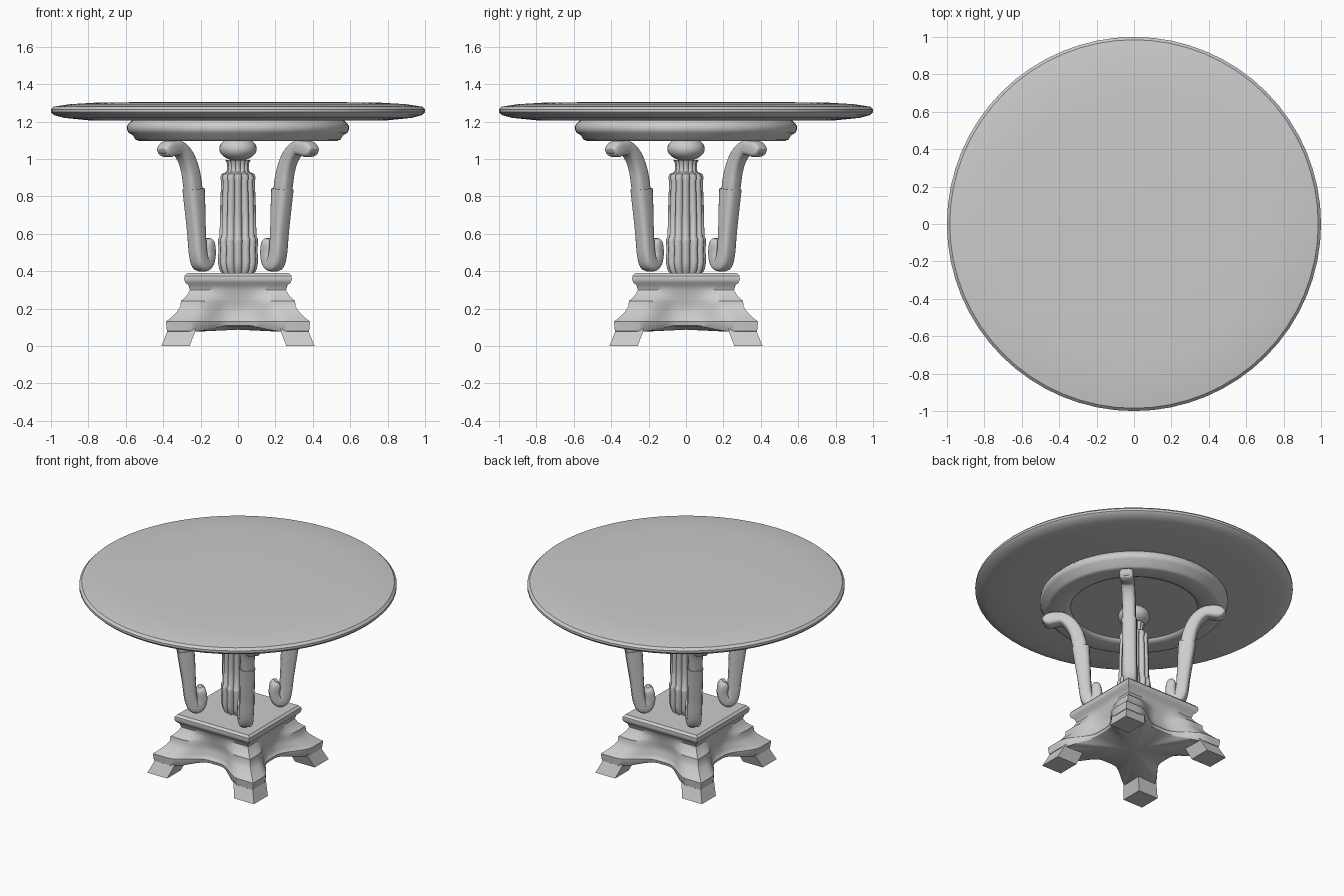
import bpy, bmesh, math
from math import sin, cos, pi, radians
from mathutils import Vector

if "Cube" in bpy.data.objects:
    bpy.data.objects.remove(bpy.data.objects["Cube"])

GREY = (0.6, 0.6, 0.6, 1)
mat = bpy.data.materials.new("grey")
mat.use_nodes = True
mat.diffuse_color = GREY
mat.node_tree.nodes["Principled BSDF"].inputs["Base Color"].default_value = GREY


def loft(name, rings, smooth=30):
    """Skin a list of closed point rings and close both ends with a fan."""
    bm = bmesh.new()
    rows = [[bm.verts.new(p) for p in ring] for ring in rings]
    n = len(rows[0])
    for low, high in zip(rows, rows[1:]):
        for i in range(n):
            j = (i + 1) % n
            bm.faces.new((low[i], low[j], high[j], high[i]))
    for row, ring in ((rows[0], rings[0]), (rows[-1], rings[-1])):
        mid = bm.verts.new(sum((Vector(p) for p in ring), Vector()) / n)
        for i in range(n):
            bm.faces.new((row[i], row[(i + 1) % n], mid))
    bmesh.ops.recalc_face_normals(bm, faces=bm.faces[:])
    mesh = bpy.data.meshes.new(name)
    bm.to_mesh(mesh)
    bm.free()
    mesh.materials.append(mat)
    obj = bpy.data.objects.new(name, mesh)
    bpy.context.collection.objects.link(obj)
    bpy.ops.object.select_all(action="DESELECT")
    obj.select_set(True)
    bpy.context.view_layer.objects.active = obj
    bpy.ops.object.shade_smooth_by_angle(angle=radians(smooth))
    return obj


def circle(r, z, n=64, lobes=0, depth=0):
    """Ring at height z; lobes cut rounded flutes into it."""
    pts = []
    for i in range(n):
        a = 2 * pi * i / n
        k = r * (1 - depth * (1 - abs(cos(lobes * a / 2)) ** 0.7))
        pts.append((k * cos(a), k * sin(a), z))
    return pts


def spline(points, steps=5):
    """Catmull-Rom smoothing of a list of tuples."""
    p = [Vector(q) for q in points]
    p = [2 * p[0] - p[1]] + p + [2 * p[-1] - p[-2]]
    out = []
    for a, b, c, d in zip(p, p[1:], p[2:], p[3:]):
        for s in range(steps):
            t = s / steps
            out.append(0.5 * (2 * b + (c - a) * t + (2 * a - 5 * b + 4 * c - d) * t ** 2
                              + (3 * b - a - 3 * c + d) * t ** 3))
    return out + [p[-2]]


# Round table top with a softly thinned rim
top = [(0.5, 1.205), (0.8, 1.207), (0.93, 1.22), (0.985, 1.235), (1, 1.25),
       (1, 1.265), (0.985, 1.28), (0.9, 1.293), (0.75, 1.302), (0.4, 1.305)]
loft("table_top", [circle(r, z) for r, z in top])

# Moulded apron ring with a shallow recess underneath
apron = [(0.4, 1.12), (0.405, 1.11), (0.43, 1.1), (0.53, 1.097), (0.55, 1.105), (0.56, 1.125),
         (0.585, 1.14), (0.594, 1.16), (0.592, 1.18), (0.575, 1.2), (0.56, 1.21)]
loft("apron", [circle(r, z) for r, z in apron], 50)

# Fluted centre column: radius, height, flute depth
column = [(0.085, 0.385, .2), (0.1, 0.41, .2), (0.108, 0.45, .2), (0.104, 0.52, .2),
          (0.108, 0.56, .18), (0.106, 0.575, .18), (0.098, 0.585, .2), (0.097, 0.7, .2),
          (0.09, 0.88, .2), (0.094, 0.9, .15), (0.088, 0.92, .15), (0.062, 0.93, .1),
          (0.057, 0.95, .15), (0.06, 0.98, .15), (0.068, 0.995, .1)]
loft("fluted_column", [circle(r, z, 96, 12, d) for r, z, d in column], 45)

# Ball on top of the column
ball = [(0.1 * sin(a), 1.055 - 0.065 * cos(a)) for a in (pi * i / 14 for i in range(1, 14))]
loft("column_ball", [circle(r, z, 32) for r, z in ball], 60)


# Scrolled legs on the diagonals: path radius, height, half thickness, half width
def sweep(name, path, angle, sides=16):
    pts = spline(path)
    out = Vector((cos(angle), sin(angle), 0))
    side = Vector((-sin(angle), cos(angle), 0))
    rings = []
    for i, (r, z, thick, wide) in enumerate(pts):
        d = pts[min(i + 1, len(pts) - 1)] - pts[max(i - 1, 0)]
        d = Vector((d[0], d[1])).normalized()
        normal = -d[1] * out + Vector((0, 0, d[0]))
        ring = []
        for k in range(sides):
            a = 2 * pi * (k + 0.5) / sides
            u, v = (math.copysign(abs(f(a)) ** 0.55, f(a)) for f in (cos, sin))
            ring.append(out * r + Vector((0, 0, z)) + normal * thick * u + side * wide * v)
        rings.append(ring)
    loft(name, rings, 40)


lower = [(0.243, 0.575, 0.012, 0.03), (0.238, 0.55, 0.03, 0.045), (0.233, 0.49, 0.034, 0.045),
         (0.25, 0.444, 0.037, 0.045), (0.283, 0.445, 0.042, 0.045), (0.303, 0.5, 0.04, 0.045),
         (0.313, 0.6, 0.042, 0.045), (0.326, 0.74, 0.05, 0.047), (0.336, 0.84, 0.055, 0.048)]
upper = [(0.332, 0.78, 0.044, 0.04), (0.345, 0.87, 0.046, 0.042), (0.365, 0.95, 0.043, 0.042),
         (0.4, 1.015, 0.04, 0.042), (0.45, 1.057, 0.038, 0.042), (0.505, 1.057, 0.042, 0.045),
         (0.54, 1.05, 0.042, 0.045), (0.568, 1.043, 0.025, 0.04), (0.575, 1.04, 0.01, 0.03)]
for n in range(4):
    angle = pi / 4 + n * pi / 2
    sweep(f"leg_scroll_{n + 1}", lower, angle)
    sweep(f"leg_arm_{n + 1}", upper, angle)


# Square plinth whose lower sides curve inwards and arch up
def plinth_ring(half, z, inset, arch=0, steps=20):
    pts = []
    for side in range(4):
        c, s = cos(side * pi / 2), sin(side * pi / 2)
        for i in range(steps):
            t = 2 * i / steps - 1
            f = min(1, max(0, (0.7 - abs(t)) / 0.58))
            f = f * f * (3 - 2 * f)
            x, y = t * half, -half + inset * f
            pts.append((x * c - y * s, x * s + y * c, z + arch * f))
    return pts


plinth = [(0.372, 0.075, 0.12, 0.03), (0.38, 0.08, 0.12, 0.03), (0.385, 0.13, 0.12),
          (0.375, 0.138, 0.12), (0.355, 0.155, 0.105), (0.325, 0.185, 0.085), (0.308, 0.21, 0.07),
          (0.305, 0.242, 0.06), (0.292, 0.252, 0.045), (0.27, 0.275, 0.02), (0.257, 0.3, 0),
          (0.265, 0.325, 0), (0.282, 0.34, 0), (0.288, 0.357, 0), (0.286, 0.375, 0), (0.272, 0.39, 0)]
loft("plinth", [plinth_ring(*p) for p in plinth], 35)

# Splayed block feet
for n, (sx, sy) in enumerate(((1, 1), (-1, 1), (-1, -1), (1, -1))):
    rings = [[(sx * x, sy * y, z) for x, y in ((a, a), (b, a), (b, b), (a, b))]
             for a, b, z in ((0.258, 0.41, 0), (0.225, 0.372, 0.09))]
    loft(f"foot_{n + 1}", rings)
